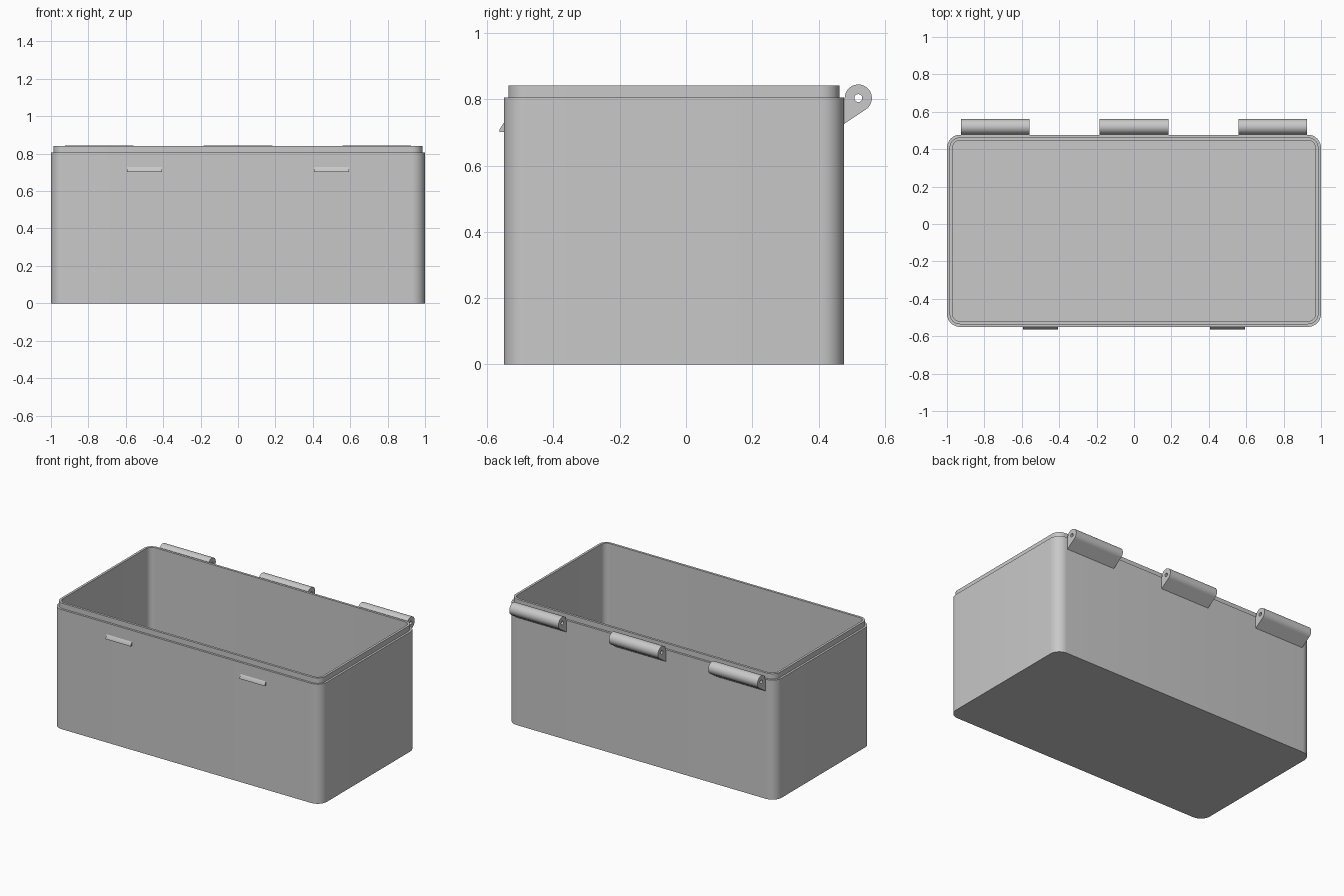
import bpy
import bmesh
from math import sin, cos, pi, radians

cube = bpy.data.objects.get("Cube")
if cube:
    bpy.data.objects.remove(cube)

grey = bpy.data.materials.new("plain grey")
grey.use_nodes = True
grey.diffuse_color = (0.58, 0.58, 0.58, 1)
grey.node_tree.nodes["Principled BSDF"].inputs["Base Color"].default_value = grey.diffuse_color


def finish(name, bm):
    """Turn a bmesh into a named, smooth-shaded object."""
    bmesh.ops.recalc_face_normals(bm, faces=bm.faces[:])
    mesh = bpy.data.meshes.new(name)
    bm.to_mesh(mesh)
    bm.free()
    mesh.materials.append(grey)
    obj = bpy.data.objects.new(name, mesh)
    bpy.context.collection.objects.link(obj)
    bpy.ops.object.select_all(action="DESELECT")
    obj.select_set(True)
    bpy.context.view_layer.objects.active = obj
    bpy.ops.object.shade_smooth_by_angle(angle=radians(35))
    return obj


def arc(cx, cy, r, start, end, steps):
    angles = [radians(start + (end - start) * i / steps) for i in range(steps + 1)]
    return [(cx + r * cos(a), cy + r * sin(a)) for a in angles]


# Box body: rounded rectangle rings joined from the base up and down inside
WIDTH, FRONT, BACK, RADIUS = 1.0, -0.55, 0.477, 0.07
WALL_TOP, LIP_TOP, FLOOR = 0.806, 0.842, 0.03
LIP_INSET, INNER_INSET = 0.014, 0.03


def rounded_ring(bm, inset, z):
    r = RADIUS - inset
    x = WIDTH - RADIUS
    y0, y1 = FRONT + RADIUS, BACK - RADIUS
    points = []
    for i, (cx, cy) in enumerate([(x, y1), (-x, y1), (-x, y0), (x, y0)]):
        points += arc(cx, cy, r, 90 * i, 90 * i + 90, 10)
    return [bm.verts.new((px, py, z)) for px, py in points]


bm = bmesh.new()
levels = [(0, 0), (0, WALL_TOP), (LIP_INSET, WALL_TOP), (LIP_INSET, LIP_TOP),
          (INNER_INSET, LIP_TOP), (INNER_INSET, FLOOR)]
rings = [rounded_ring(bm, inset, z) for inset, z in levels]
for low, high in zip(rings, rings[1:]):
    n = len(low)
    for i in range(n):
        j = (i + 1) % n
        bm.faces.new((low[i], low[j], high[j], high[i]))
bm.faces.new(rings[0])
bm.faces.new(rings[-1])
finish("box_body", bm)


def prism(name, loops, x, width):
    """Extrude closed side-view outlines (y, z) along x; extra loops are holes."""
    bm = bmesh.new()
    edges = []
    for loop in loops:
        verts = [bm.verts.new((x - width / 2, y, z)) for y, z in loop]
        for i, v in enumerate(verts):
            edges.append(bm.edges.new((v, verts[(i + 1) % len(verts)])))
    bmesh.ops.triangle_fill(bm, use_beauty=True, use_dissolve=False, edges=edges)
    grown = bmesh.ops.extrude_face_region(bm, geom=bm.faces[:])["geom"]
    moved = [g for g in grown if isinstance(g, bmesh.types.BMVert)]
    bmesh.ops.translate(bm, verts=moved, vec=(width, 0, 0))
    return finish(name, bm)


# Hinge barrels on the back, each with a pin hole and a sloping support
PIN_Y, PIN_Z = 0.52, 0.804
hinge_outline = ([(BACK - 0.008, 0.72), (BACK, 0.726)]
                 + arc(PIN_Y, PIN_Z, 0.041, -56, 180, 28)
                 + [(BACK - 0.008, PIN_Z)])
pin_hole = arc(PIN_Y, PIN_Z, 0.012, 0, 360, 20)[:-1]
for name, x in (("right", -0.742), ("middle", 0), ("left", 0.742)):
    prism(name + "_hinge", [hinge_outline, pin_hole], x, 0.367)

# Wedge-shaped latch catches on the front
catch_outline = [(FRONT + 0.008, 0.729), (FRONT, 0.729), (-0.563, 0.71),
                 (-0.563, 0.702), (FRONT + 0.008, 0.702)]
for name, x in (("right", -0.5), ("left", 0.5)):
    prism(name + "_latch_catch", [catch_outline], x, 0.188)
